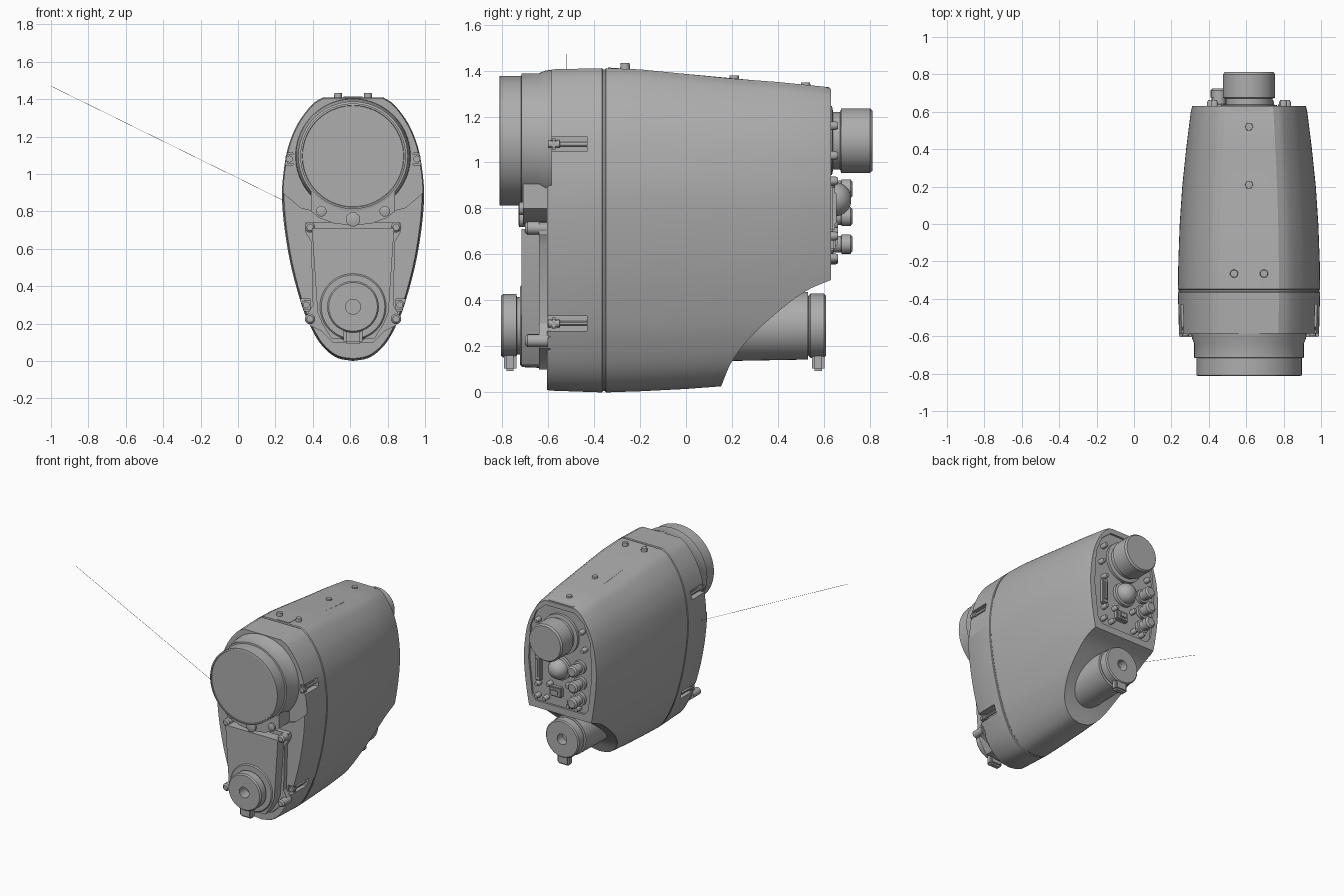
import bpy, bmesh, math
from mathutils import Matrix, Vector

if "Cube" in bpy.data.objects:
    bpy.data.objects.remove(bpy.data.objects["Cube"])

CX = 0.615          # body axis
grey = bpy.data.materials.new("housing grey")
grey.use_nodes = True
grey.diffuse_color = (0.42, 0.42, 0.42, 1)
grey.node_tree.nodes["Principled BSDF"].inputs["Base Color"].default_value = (0.42, 0.42, 0.42, 1)


def finish(name, bm, angle=30):
    bmesh.ops.recalc_face_normals(bm, faces=bm.faces)
    me = bpy.data.meshes.new(name)
    bm.to_mesh(me)
    bm.free()
    ob = bpy.data.objects.new(name, me)
    bpy.context.collection.objects.link(ob)
    me.materials.append(grey)
    select(ob)
    bpy.ops.object.shade_smooth_by_angle(angle=math.radians(angle))
    return ob


def select(ob):
    bpy.ops.object.select_all(action='DESELECT')
    bpy.context.view_layer.objects.active = ob
    ob.select_set(True)


def loft(name, rings, closed=False):
    """Skin a list of rings; cap the ends unless the rings loop round."""
    bm = bmesh.new()
    vs = [[bm.verts.new(p) for p in r] for r in rings]
    n = len(vs[0])
    pairs = list(zip(vs, vs[1:])) + ([(vs[-1], vs[0])] if closed else [])
    for a, b in pairs:
        for i in range(n):
            j = (i + 1) % n
            bm.faces.new((a[i], a[j], b[j], b[i]))
    if not closed:
        bm.faces.new(vs[0])
        bm.faces.new(vs[-1])
    return finish(name, bm)


def lathe(name, profile, x, z, n=48, closed=False):
    """Turn (radius, y) points about an axis along y."""
    rings = [[(x + r * math.cos(2 * math.pi * i / n), y, z + r * math.sin(2 * math.pi * i / n))
              for i in range(n)] for r, y in profile]
    return loft(name, rings, closed)


def prism_y(name, pts, y0, y1, x=CX):
    return loft(name, [[(x + px, y, pz) for px, pz in pts] for y in (y0, y1)])


def mirrored(half):
    return half + [(-x, z) for x, z in reversed(half) if x > 0]


def box(name, size, loc, bevel=0.0):
    bm = bmesh.new()
    bmesh.ops.create_cube(bm, size=1, matrix=Matrix.Translation(loc) @ Matrix.Diagonal((*size, 1)))
    if bevel:
        bmesh.ops.bevel(bm, geom=bm.edges[:], offset=bevel, segments=2, affect='EDGES')
    return finish(name, bm)


def cut(ob, cutter):
    cutter.hide_render = True
    m = ob.modifiers.new("cut", 'BOOLEAN')
    m.operation, m.solver, m.object = 'DIFFERENCE', 'EXACT', cutter
    select(ob)
    bpy.ops.object.modifier_apply(modifier=m.name)
    bpy.data.objects.remove(cutter)


def smooth_points(pts, steps=4):
    """Catmull-Rom refinement of an open 2D path."""
    v = [Vector(p) for p in pts]
    v = [2 * v[0] - v[1]] + v + [2 * v[-1] - v[-2]]
    out = []
    for a, b, c, d in zip(v, v[1:], v[2:], v[3:]):
        for s in range(steps):
            t = s / steps
            out.append(tuple(0.5 * (2 * b + (c - a) * t + (2 * a - 5 * b + 4 * c - d) * t * t
                                    + (3 * b - a - 3 * c + d) * t ** 3)))
    return out + [tuple(pts[-1])]


# Egg-shaped housing: half width against height, lofted front to back
egg = smooth_points([(0, 0), (.08, .015), (.14, .055), (.19, .115), (.235, .2), (.275, .3), (.33, .5),
                     (.365, .7), (.38, .88), (.37, 1.02), (.345, 1.15), (.295, 1.27), (.22, 1.37),
                     (.16, 1.41)])
stations = [(-.605, .97, .012, 1.40), (-.595, .985, .008, 1.405), (-.365, 1, 0, 1.41),
            (-.36, .99, .006, 1.404), (-.353, .99, .006, 1.404), (-.348, 1, 0, 1.41),
            (-.2, .995, .005, 1.405), (0, .975, .015, 1.385), (.2, .94, .03, 1.365),
            (.4, .885, .04, 1.35), (.6, .82, .05, 1.33), (.63, .8, .06, 1.32)]
rings = []
for y, w, z0, z1 in stations:
    rings.append([(CX + x * w, y, z0 + (z1 - z0) * z / 1.41) for x, z in mirrored(egg)])
body = loft("main_housing", rings)

# Scooped underside at the rear
scoop = smooth_points([(.15, .02), (.2, .135), (.28, .24), (.4, .35), (.52, .44), (.64, .493)], 5)
scoop = [(.13, -.1)] + scoop + [(.9, .5), (.9, -.1)]
cut(body, loft("scoop_cutter", [[(x, y, z) for y, z in scoop] for x in (0, 1.3)]))
# Stepped front face
step = mirrored([(.5, 1.6), (.5, .9), (.375, .9), (.28, .82), (.2, .8)])
cut(body, prism_y("step_cutter", step, -.7, -.585))
# Recessed connector panel
cut(body, prism_y("panel_cutter", mirrored([(.2, .54), (.235, .58), (.265, .85), (.25, 1.1),
                                            (.2, 1.22), (.12, 1.285)]), .615, .8))
# Clamp notches along the front rim, each with a screw
for side in (-1, 1):
    for z, w in ((1.08, .365), (.3, .275)):
        cut(body, box("notch_cutter", (.09, .25, .065), (CX + side * w, -.555, z)))
        lathe("clamp_screw", [(.018, -.6), (.018, -.55), (.01, -.548), (.01, -.43)],
              CX + side * (w - .025), z, 12)
        box("clamp_lug", (.05, .03, .05), (CX + side * (w - .03), -.575, z), .008)
select(body)
bpy.ops.object.shade_smooth_by_angle(angle=math.radians(30))

# Objective lens barrel and its lower bracket
lathe("objective_barrel", [(.31, -.56), (.305, -.61), (.293, -.64), (.293, -.715), (.282, -.717),
                           (.282, -.81), (.272, -.812), (.27, -.806)], CX, 1.095, 80)
bracket = mirrored([(.225, 1.05), (.225, .8), (.18, .765), (.1, .735), (0, .725)])
prism_y("lens_bracket", bracket, -.71, -.58)
for x, z, r in ((-.17, .80, .028), (0, .757, .038), (.17, .80, .028)):
    lathe("bracket_button", [(r, -.7), (r, -.725), (r * .8, -.728)], CX + x, z, 24)

# Lower front cover plate with corner screws
cover = mirrored([(.22, .71), (.19, .26), (.165, .2), (.115, .12)])
prism_y("front_cover", cover, -.715, -.59)
flange = mirrored([(.255, .74), (.255, .69), (.225, .64), (.215, .3), (.25, .24), (.23, .19), (.17, .16), (.11, .1)])
prism_y("cover_flange", flange, -.64, -.59)
for side in (-1, 1):
    for z in (.715, .225):
        lathe("cover_screw", [(.028, -.6), (.028, -.69), (.018, -.7)], CX + side * .23, z, 16)


# Lower optical tube: matching ends with a bore and a locking tab
def bored(name, outer, bore):
    y0, y1 = outer[0][1], outer[-1][1]
    lathe(name, outer + [(bore, y1), (bore, y0)], CX, .29, 56, True)


lathe("front_boss", [(.185, -.6), (.18, -.712), (.17, -.722)], CX, .29)
bored("front_end_ring", [(.125, -.71), (.125, -.735), (.138, -.738), (.138, -.795), (.13, -.805)], .04)
lathe("rear_tube", [(.155, .1), (.147, .53), (.13, .532), (.13, .545)], CX, .29)
bored("rear_end_ring", [(.132, .535), (.14, .542), (.14, .6), (.132, .608)], .04)
for y in (-.765, .575):
    box("locking_tab", (.1, .055, .085), (CX, y, .135), .012)

# Rear eyepiece and control dome
lathe("rear_eyepiece", [(.15, .6), (.15, .635), (.125, .64), (.125, .67), (.14, .675), (.14, .8), (.13, .812)],
      CX, 1.095, 56)
dome = [(.088, .61), (.088, .64)] + [(.075 * math.cos(a * math.pi / 16), .645 + .075 * math.sin(a * math.pi / 16))
                                     for a in range(8)]
lathe("control_dome", dome, CX, .84, 40)

# Connectors and fasteners on the rear panel
for x, z in ((.455, .885), (.45, .765), (.455, .645)):
    lathe("round_connector", [(.05, .61), (.05, .64), (.036, .642), (.036, .675), (.042, .677), (.042, .715),
                              (.03, .725)], x, z, 24)
box("long_socket", (.05, .035, .2), (.795, .63, .8), .008)
box("long_socket_core", (.024, .05, .14), (.795, .63, .8), .004)
box("square_socket", (.1, .04, .075), (.645, .63, .655), .008)
box("square_socket_core", (.055, .06, .035), (.645, .63, .655), .004)
for x, z in ((.795, .92), (.795, .68), (.8, .585), (.73, .585), (.46, .575), (.7, .7),
             (.54, .73), (.8, 1.16), (.43, 1.16), (.82, 1.03), (.41, 1.03), (.53, .58)):
    lathe("panel_screw", [(.019, .61), (.019, .65), (.013, .662)], x, z, 12)

# Sloping accessory rail on the roof with its bolts
roof = lambda y: 1.413 - max(0, y + .3) * .093
for name, half, ys in (("roof_rail", .105, (-.2, .625)), ("roof_rail_tongue", .05, (-.34, -.2))):
    loft(name, [[(CX - half, y, roof(y) - .03), (CX + half, y, roof(y) - .03),
                 (CX + half, y, roof(y)), (CX - half, y, roof(y))] for y in ys])
for x, y, h in ((0, .52, .012), (0, .21, .012), (-.08, -.265, .022), (.08, -.265, .022)):
    bm = bmesh.new()
    bmesh.ops.create_cone(bm, cap_ends=True, segments=16, radius1=.023, radius2=.02, depth=.05,
                          matrix=Matrix.Translation((CX + x, y, roof(y) + h - .025)))
    finish("rail_bolt", bm)

# Hair-thin pointer line reaching out from the side
prism_y("pointer_line", [(.26, .849), (.26, .851), (-1, 1.471), (-1, 1.469)], -.521, -.52, 0)
